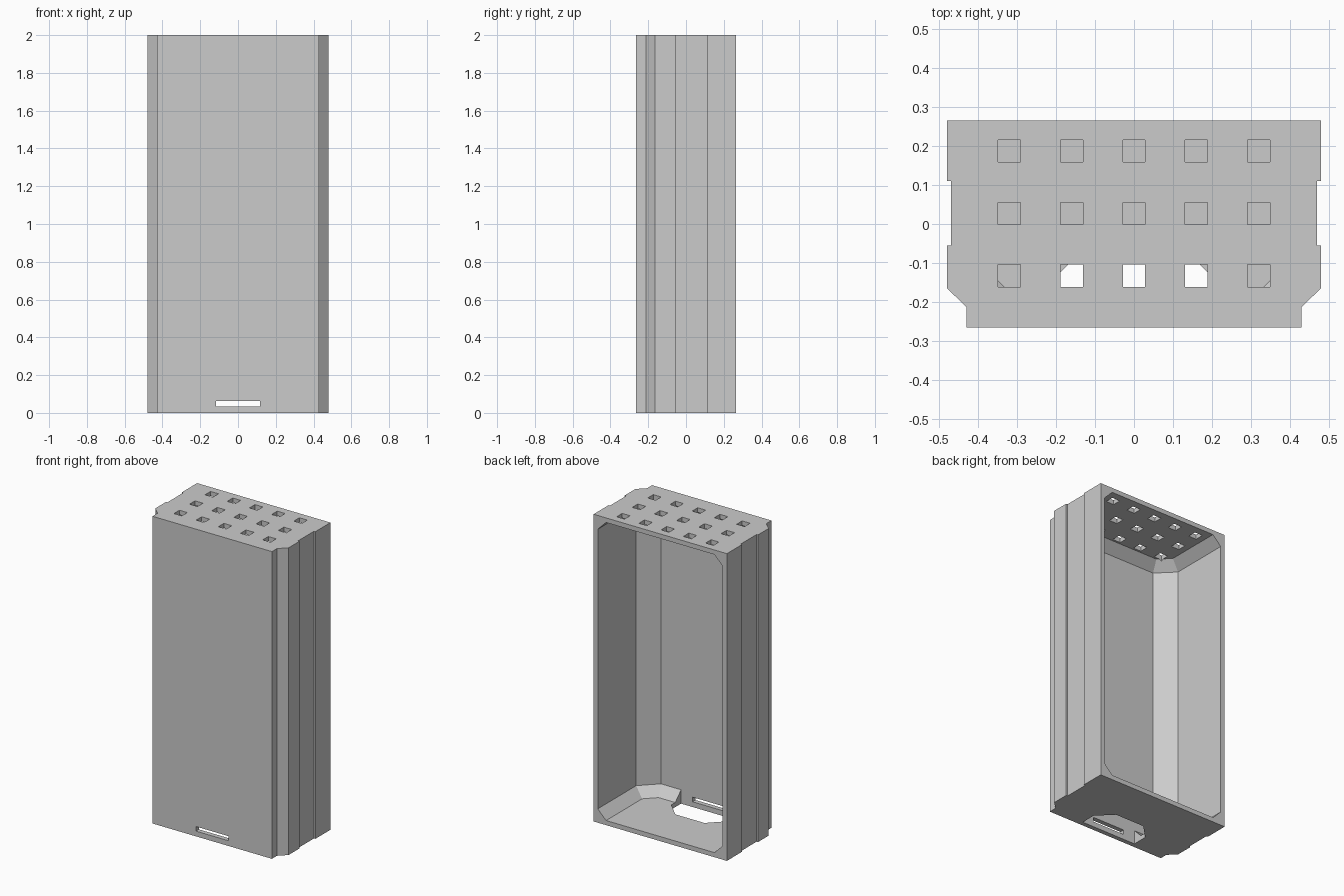
import bpy
import bmesh

if "Cube" in bpy.data.objects:
    bpy.data.objects.remove(bpy.data.objects["Cube"], do_unlink=True)

grey = bpy.data.materials.new("plain_grey")
grey.use_nodes = True
color = (0.6, 0.6, 0.6, 1)
grey.diffuse_color = color
grey.node_tree.nodes["Principled BSDF"].inputs["Base Color"].default_value = color


def mirrored(half):
    """Close a +x half profile across x = 0."""
    return half + [(-x, y) for x, y in reversed(half)]


def loft(name, rings):
    """Solid from equal-length outlines, each given as (z, points)."""
    bm = bmesh.new()
    loops = [[bm.verts.new((x, y, z)) for x, y in pts] for z, pts in rings]
    n = len(loops[0])
    bm.faces.new(loops[0])
    bm.faces.new(loops[-1])
    for a, b in zip(loops, loops[1:]):
        for i in range(n):
            j = (i + 1) % n
            bm.faces.new((a[i], a[j], b[j], b[i]))
    bmesh.ops.recalc_face_normals(bm, faces=bm.faces)
    mesh = bpy.data.meshes.new(name)
    bm.to_mesh(mesh)
    bm.free()
    mesh.materials.append(grey)
    obj = bpy.data.objects.new(name, mesh)
    bpy.context.collection.objects.link(obj)
    return obj


def box(name, x, y, z, sx, sy, sz):
    x, y, z = x - sx / 2, y - sy / 2, z - sz / 2
    outline = [(x, y), (x + sx, y), (x + sx, y + sy), (x, y + sy)]
    return loft(name, [(z, outline), (z + sz, outline)])


def cut(target, cutter):
    cutter.hide_render = True
    mod = target.modifiers.new("cut", 'BOOLEAN')
    mod.object = cutter
    mod.operation = 'DIFFERENCE'
    mod.solver = 'EXACT'
    bpy.context.view_layer.objects.active = target
    bpy.ops.object.modifier_apply(modifier=mod.name)
    bpy.data.objects.remove(cutter, do_unlink=True)


# Outer shell with side grooves and stepped front corners
shell = loft("housing", [(z, mirrored([
    (0.48, 0.265), (0.48, 0.11), (0.47, 0.11), (0.47, -0.055),
    (0.48, -0.055), (0.48, -0.165), (0.43, -0.213), (0.43, -0.265)]))
    for z in (0, 2)])


# Cavity open at the back, with sloped ends and chamfered front corners
def cavity_outline(inset):
    side, front = 0.45 - inset, -0.235 + inset
    slant = 0.58 - inset * 2 ** 0.5
    return mirrored([(side, 0.4), (side, side - slant), (slant + front, front)])


wall, slope = 0.03, 0.06
cut(shell, loft("cavity", [
    (wall, cavity_outline(slope)), (wall + slope, cavity_outline(0)),
    (2 - wall - slope, cavity_outline(0)), (2 - wall, cavity_outline(slope))]))

# Floor opening
cut(shell, loft("floor_opening", [(z, mirrored([
    (0.105, -0.04), (0.2, -0.135), (0.2, -0.235)])) for z in (-0.1, 0.3)]))

# Front slot
cut(shell, box("front_slot", 0, -0.25, 0.049, 0.235, 0.1, 0.03))

# Grid of square vents in the roof
for row in range(3):
    for col in range(-2, 3):
        cut(shell, box("vent", col * 0.16, 0.187 - row * 0.16, 2, 0.057, 0.057, 0.18))
